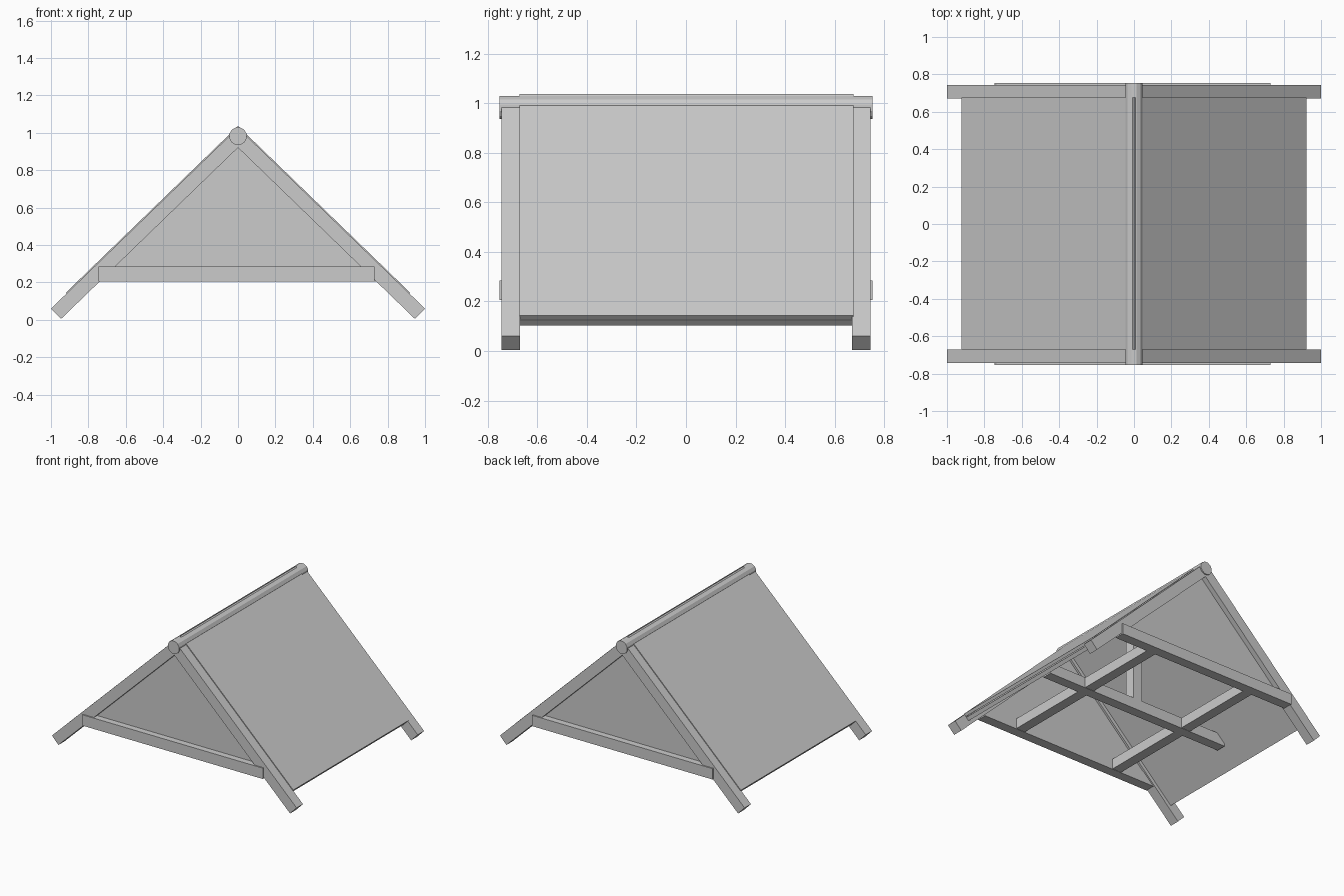
import bpy
import bmesh
from math import pi
from mathutils import Matrix

cube = bpy.data.objects.get("Cube")
if cube:
    bpy.data.objects.remove(cube)

grey = bpy.data.materials.new("plain grey")
grey.use_nodes = True
colour = (0.6, 0.6, 0.6, 1)
grey.diffuse_color = colour
grey.node_tree.nodes["Principled BSDF"].inputs["Base Color"].default_value = colour

PEAK = 1.028      # height where the outer roof lines meet
SLOPE = 0.968     # drop per unit of x
LENGTH = (1 + SLOPE ** 2) ** 0.5


def finish(name, bm):
    bmesh.ops.recalc_face_normals(bm, faces=bm.faces[:])
    mesh = bpy.data.meshes.new(name)
    bm.to_mesh(mesh)
    bm.free()
    mesh.materials.append(grey)
    obj = bpy.data.objects.new(name, mesh)
    bpy.context.scene.collection.objects.link(obj)
    return obj


def prism(name, profile, y0, y1):
    """Extrude an x-z profile along y."""
    bm = bmesh.new()
    face = bm.faces.new([bm.verts.new((x, y0, z)) for x, z in profile])
    moved = bmesh.ops.extrude_face_region(bm, geom=[face])["geom"]
    bmesh.ops.translate(bm, vec=(0, y1 - y0, 0),
                        verts=[v for v in moved if isinstance(v, bmesh.types.BMVert)])
    return finish(name, bm)


def box(name, x0, x1, y0, y1, z0, z1):
    return prism(name, [(x0, z0), (x1, z0), (x1, z1), (x0, z1)], y0, y1)


def slope_board(side, x_end, top, bottom):
    """Profile of a board along the slope, square-cut at the eave."""
    nx, nz = SLOPE / LENGTH, 1 / LENGTH
    z_end = PEAK - SLOPE * x_end
    pts = [(0, PEAK + top * LENGTH), (x_end + nx * top, z_end + nz * top),
           (x_end + nx * bottom, z_end + nz * bottom), (0, PEAK + bottom * LENGTH)]
    return [(side * x, z) for x, z in pts]


# Roof sheets, inner boards and end rafters on both slopes
for side, label in ((1, "left"), (-1, "right")):
    prism(f"{label}_roof_sheet", slope_board(side, 0.918, 0.006, -0.016), -0.672, 0.676)
    prism(f"{label}_inner_board", slope_board(side, 0.918, -0.022, -0.05), -0.672, 0.676)
    for end, where in ((-1, "front"), (1, "back")):
        prism(f"{where}_{label}_rafter", slope_board(side, 1.0, 0, -0.077),
              end * 0.67, end * 0.744)

# Gable panels and tie beams at both ends
for end, where in ((-1, "front"), (1, "back")):
    prism(f"{where}_gable_panel", [(-0.72, 0.25), (0.72, 0.25), (0, 0.95)],
          end * 0.685, end * 0.706)
    box(f"{where}_tie_beam", -0.745, 0.73, end * 0.68, end * 0.753, 0.205, 0.285)

# Middle cross beam with bevelled ends, and the post that carries the ridge
prism("middle_beam", [(-0.76, 0.205), (0.76, 0.205), (0.76, 0.225),
                      (0.7, 0.285), (-0.7, 0.285), (-0.76, 0.225)], -0.037, 0.037)
box("ridge_post", -0.037, 0.037, -0.037, 0.037, 0.28, 0.95)

# Lengthwise floor joists
for side, label in ((1, "left"), (-1, "right")):
    joist = side * 0.42
    box(f"{label}_joist", joist - 0.037, joist + 0.037, -0.69, 0.69, 0.207, 0.283)

# Ridge pole
bm = bmesh.new()
turn = Matrix.Translation((0, 0, 0.982)) @ Matrix.Rotation(pi / 2, 4, "X") @ Matrix.Rotation(pi / 12, 4, "Z")
bmesh.ops.create_cone(bm, cap_ends=True, segments=12, radius1=0.048, radius2=0.048,
                      depth=1.506, matrix=turn)
finish("ridge_pole", bm)
